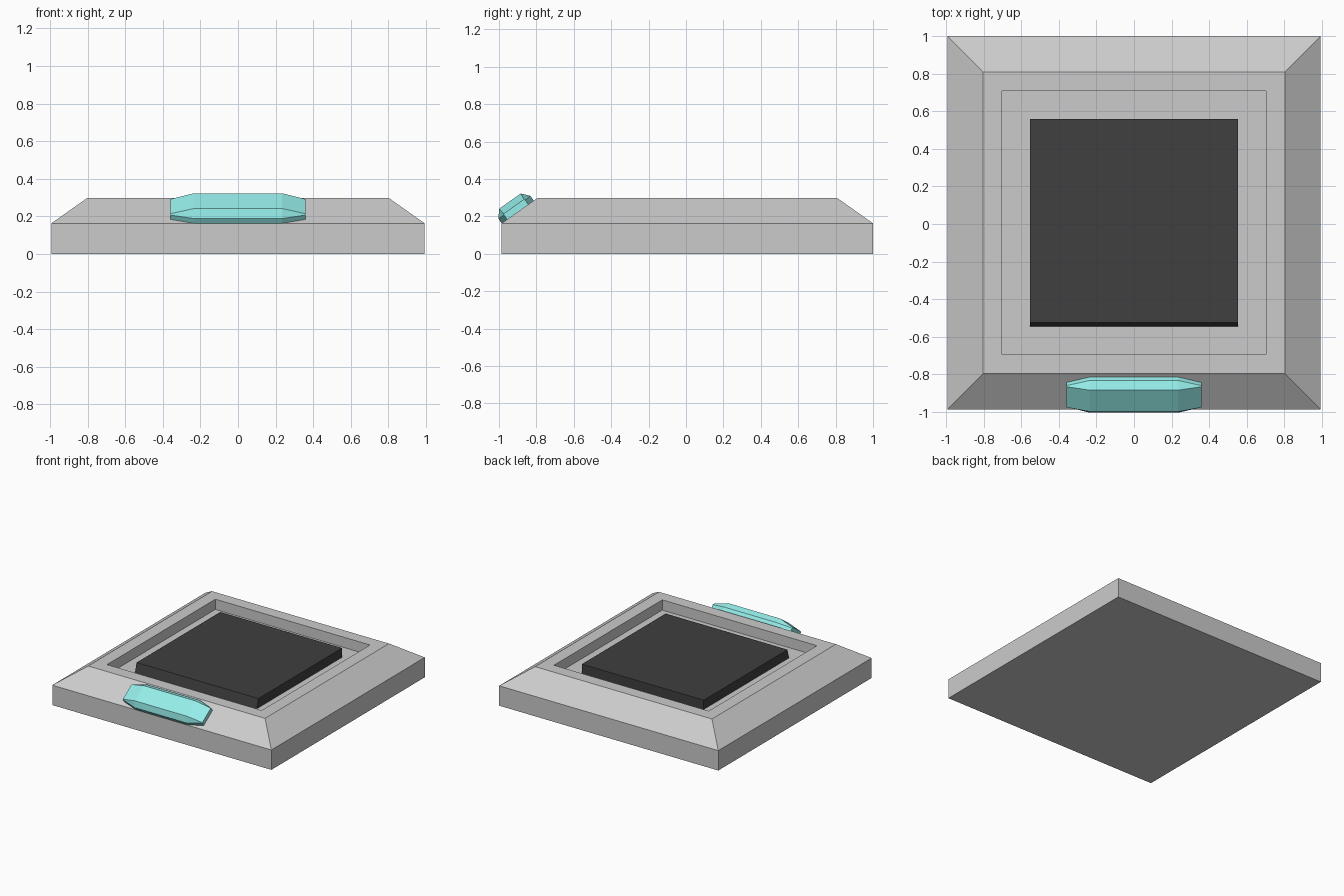
import bpy, bmesh
from math import sin, cos, radians

if "Cube" in bpy.data.objects:
    bpy.data.objects.remove(bpy.data.objects["Cube"])

CY = 0.007  # the frame sits slightly back because the handle overhangs the front


def material(name, color):
    m = bpy.data.materials.new(name)
    m.diffuse_color = (*color, 1)
    m.use_nodes = True
    m.node_tree.nodes["Principled BSDF"].inputs["Base Color"].default_value = m.diffuse_color
    return m


def loft(name, rings, mat=None):
    """Join equal-length rings of points into a closed, capped solid."""
    bm = bmesh.new()
    loops = [[bm.verts.new(p) for p in ring] for ring in rings]
    for a, b in zip(loops, loops[1:]):
        for i in range(len(a)):
            j = (i + 1) % len(a)
            bm.faces.new((a[i], a[j], b[j], b[i]))
    bm.faces.new(loops[0][::-1])
    bm.faces.new(loops[-1])
    bmesh.ops.recalc_face_normals(bm, faces=bm.faces)
    me = bpy.data.meshes.new(name)
    bm.to_mesh(me)
    bm.free()
    ob = bpy.data.objects.new(name, me)
    bpy.context.collection.objects.link(ob)
    if mat:
        me.materials.append(mat)
    return ob


def square(h, z, front=None):
    """Square ring of half-size h, optionally with its own front edge."""
    f = -h if front is None else front
    return [(-h, CY + f, z), (h, CY + f, z), (h, CY + h, z), (-h, CY + h, z)]


# Frame: walls, sloped border, flat rim, recessed tray
loft("frame", [square(0.993, 0), square(0.993, 0.163), square(0.802, 0.298),
               square(0.701, 0.298), square(0.701, 0.214)])

# Black panel with a slightly leaning front side
loft("panel", [square(0.552, 0.21), square(0.552, 0.29, front=-0.532)],
     material("black", (0.05, 0.05, 0.05)))

# Handle: faceted bar lying on the front slope, lofted along x
SLOPE = radians(35.3)


def section(x, side, face, back, shoulder, top):
    """Hexagonal cross-section; u runs up the slope, n out of it."""
    profile = [(-side, back), (-side, shoulder), (-face, top),
               (face, top), (side, shoulder), (side, back)]
    c, s = cos(SLOPE), sin(SLOPE)
    return [(x, (u - 0.605) * c - n * s, (u - 0.605) * s + n * c)
            for u, n in profile]


END = (0.069, 0.067, 0.697, 0.731, 0.738)
MID = (0.105, 0.070, 0.697, 0.734, 0.774)
loft("handle", [section(-0.36, *END), section(-0.235, *MID),
                section(0.235, *MID), section(0.36, *END)],
     material("teal", (0.3, 0.85, 0.82)))
